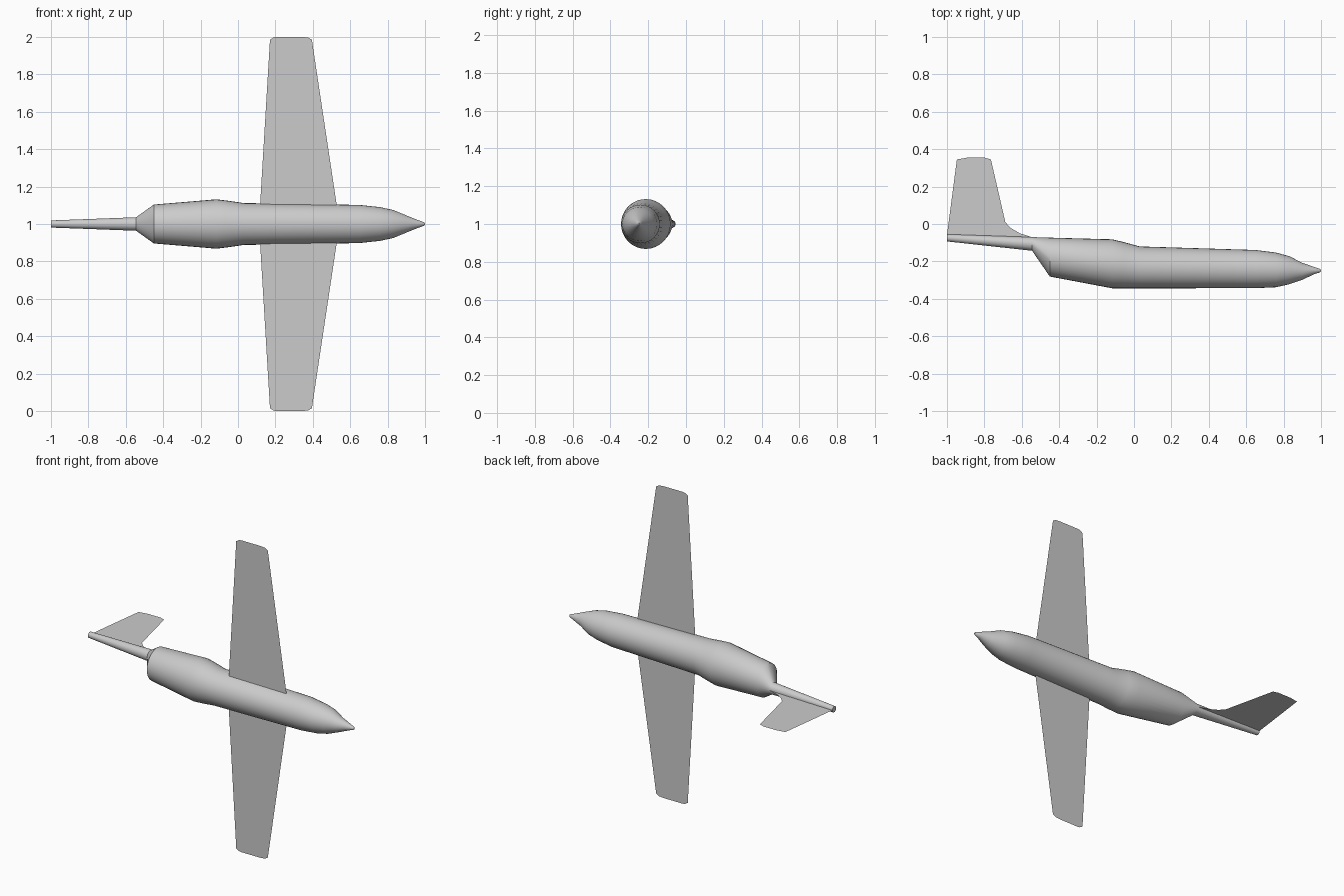
import bpy, bmesh, math

if "Cube" in bpy.data.objects:
    bpy.data.objects.remove(bpy.data.objects["Cube"])

paint = bpy.data.materials.new("light grey")
paint.diffuse_color = (0.6, 0.6, 0.6, 1)
paint.use_nodes = True
paint.node_tree.nodes["Principled BSDF"].inputs["Base Color"].default_value = paint.diffuse_color


def finish(bm, name):
    mesh = bpy.data.meshes.new(name)
    bm.to_mesh(mesh)
    bm.free()
    mesh.materials.append(paint)
    obj = bpy.data.objects.new(name, mesh)
    bpy.context.collection.objects.link(obj)
    return obj


def sheet(name, points):
    bm = bmesh.new()
    bm.faces.new([bm.verts.new(p) for p in points])
    return finish(bm, name)


# Fuselage: elliptical rings (x, back y, belly y, half width)
SIDES = 32
stations = [
    (-1.0, -0.055, -0.093, 0.019), (-0.545, -0.070, -0.143, 0.036),
    (-0.45, -0.073, -0.281, 0.104), (-0.115, -0.082, -0.344, 0.132),
    (-0.05, -0.098, -0.344, 0.124), (0.03, -0.120, -0.344, 0.112),
    (0.65, -0.139, -0.343, 0.102), (0.76, -0.153, -0.338, 0.090),
    (0.83, -0.172, -0.322, 0.075), (0.90, -0.208, -0.298, 0.046),
    (0.965, -0.230, -0.268, 0.020), (0.993, -0.240, -0.259, 0.010),
    (1.0, -0.245, -0.254, 0.005),
]
bm = bmesh.new()
rings = []
for x, back, belly, half in stations:
    mid, tall = (back + belly) / 2, (back - belly) / 2
    rings.append([bm.verts.new((x, mid + tall * math.cos(2 * math.pi * i / SIDES),
                                1 + half * math.sin(2 * math.pi * i / SIDES)))
                  for i in range(SIDES)])
for a, b in zip(rings, rings[1:]):
    for i in range(SIDES):
        j = (i + 1) % SIDES
        bm.faces.new((a[i], a[j], b[j], b[i]))
bm.faces.new(rings[0])
bm.faces.new(rings[-1])
bmesh.ops.recalc_face_normals(bm, faces=bm.faces)
fuselage = finish(bm, "fuselage")
bpy.context.view_layer.objects.active = fuselage
fuselage.select_set(True)
bpy.ops.object.shade_smooth_by_angle(angle=math.radians(30))

# Wings: one thin tapered sheet per side, mirrored about z = 1
outline = [(0.112, 0), (0.171, 0.985), (0.192, 0.998), (0.21, 1.0),
           (0.34, 1.0), (0.375, 0.997), (0.395, 0.985), (0.543, 0)]
for name, s in (("upper_wing", 1), ("lower_wing", -1)):
    sheet(name, [(x, -0.262, 1 + s * d) for x, d in outline[::-s]])

# Tail fin with a curved leading fillet
fin = [(-1.0, -0.06), (-0.947, 0.345), (-0.89, 0.355), (-0.80, 0.355),
       (-0.765, 0.345), (-0.688, 0.01), (-0.66, -0.021), (-0.61, -0.05),
       (-0.54, -0.072), (-0.56, -0.10)]
sheet("tail_fin", [(x, y, 1.0) for x, y in fin])
